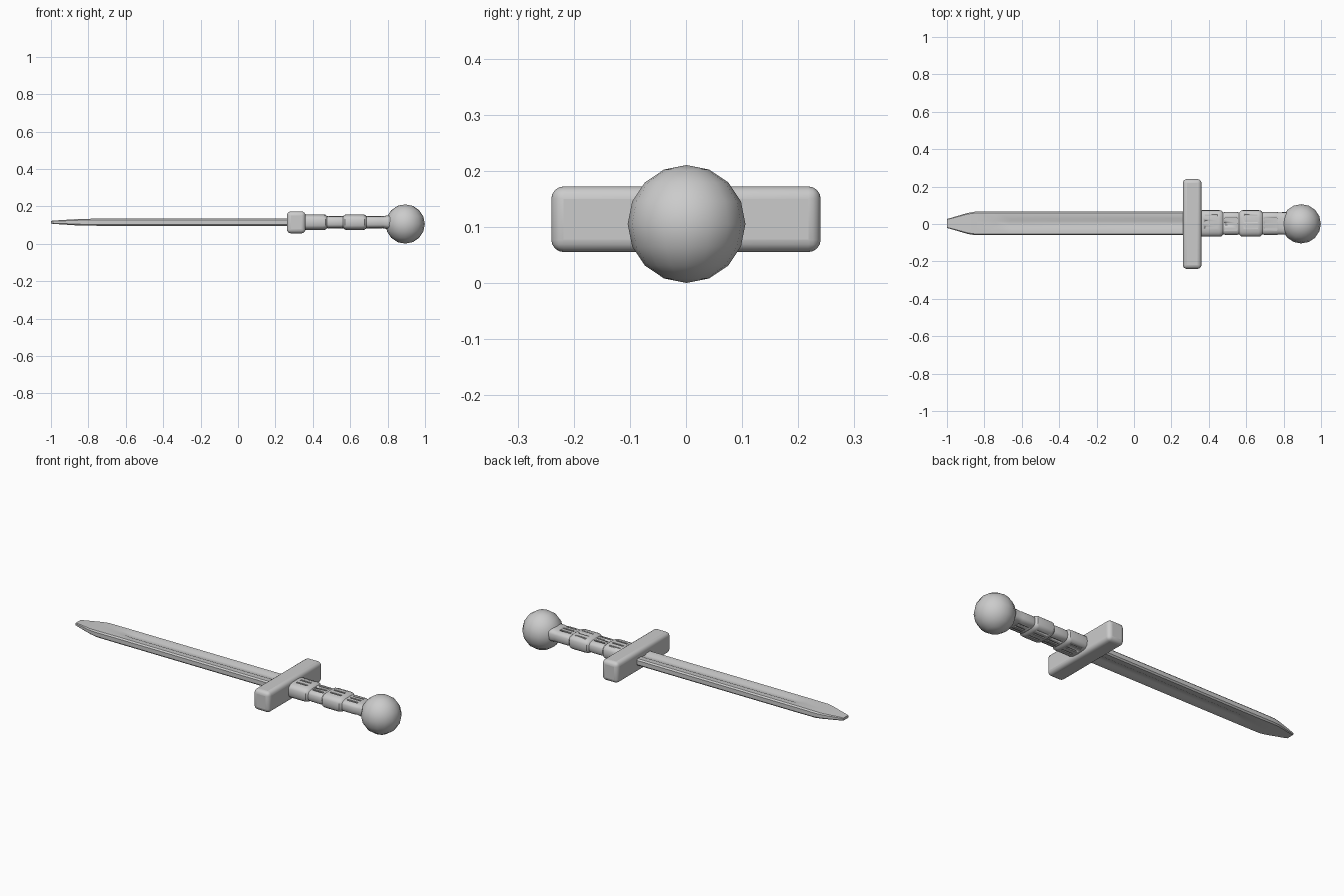
import bpy, bmesh, math

if "Cube" in bpy.data.objects:
    bpy.data.objects.remove(bpy.data.objects["Cube"])

CY, CZ = 0.003, 0.115   # blade and grip axis


def finish(name, bm, angle=35):
    bmesh.ops.recalc_face_normals(bm, faces=bm.faces)
    mesh = bpy.data.meshes.new(name)
    bm.to_mesh(mesh)
    bm.free()
    ob = bpy.data.objects.new(name, mesh)
    bpy.context.collection.objects.link(ob)
    bpy.ops.object.select_all(action='DESELECT')
    ob.select_set(True)
    bpy.context.view_layer.objects.active = ob
    bpy.ops.object.shade_smooth_by_angle(angle=math.radians(angle))
    return ob


def loft(name, sections, angle=35):
    """Skin a list of (x, [(y, z), ...]) sections and cap both ends."""
    bm = bmesh.new()
    rings = [[bm.verts.new((x, CY + y, CZ + z)) for y, z in pts] for x, pts in sections]
    n = len(rings[0])
    for a, b in zip(rings, rings[1:]):
        for i in range(n):
            j = (i + 1) % n
            bm.faces.new((a[i], a[j], b[j], b[i]))
    bm.faces.new(rings[0])
    bm.faces.new(rings[-1])
    return finish(name, bm, angle)


def add_box(bm, centre, size):
    vs = bmesh.ops.create_cube(bm, size=1)['verts']
    bmesh.ops.scale(bm, vec=size, verts=vs)
    bmesh.ops.translate(bm, vec=centre, verts=vs)


# Blade: chamfered bar with a shallow fuller on both faces, tapering to a blunt tip
def blade_section(w, h, groove):
    c, g = h * 0.4, w * 0.4
    half = [(w, h - c), (w - c, h), (g, h), (g * 0.5, h - groove),
            (-g * 0.5, h - groove), (-g, h), (-w + c, h), (-w, h - c)]
    return half + [(-y, -z) for y, z in half]


loft("blade", [
    (-1.0, blade_section(0.024, 0.007, 0)),
    (-0.985, blade_section(0.028, 0.009, 0)),
    (-0.89, blade_section(0.056, 0.015, 0)),
    (-0.85, blade_section(0.063, 0.018, 0)),
    (-0.74, blade_section(0.063, 0.019, 0)),
    (-0.66, blade_section(0.063, 0.019, 0.006)),
    (0.30, blade_section(0.063, 0.019, 0.006)),
], 30)

# Crossguard: rounded bar
bm = bmesh.new()
add_box(bm, (0.311, 0, 0.114), (0.1, 0.48, 0.117))
guard = finish("crossguard", bm)
bev = guard.modifiers.new("round", 'BEVEL')
bev.width, bev.segments = 0.022, 4


# Grip: alternating thick and thin bands with a rounded cross-section
def grip_section(w, h, n=24, p=3.2):
    pts = []
    for i in range(n):
        c, s = math.cos(math.tau * i / n), math.sin(math.tau * i / n)
        pts.append((math.copysign(abs(c) ** (2 / p), c) * w,
                    math.copysign(abs(s) ** (2 / p), s) * h))
    return pts


THICK, THIN = (0.069, 0.040), (0.059, 0.032)
profile = [(0.33, *THICK)]
for x0, x1, size in [(0.355, 0.467, THICK), (0.477, 0.562, THIN),
                     (0.572, 0.677, THICK), (0.687, 0.775, THIN)]:
    mid = tuple(v + 0.002 for v in size)
    profile += [(x0, *size), (x0 + 0.012, *mid), (x1 - 0.012, *mid), (x1, *size)]
profile += [(0.795, 0.06, 0.036), (0.825, 0.06, 0.037)]
grip = loft("grip", [(x, grip_section(w, h)) for x, w, h in profile])

# Lengthwise slots in the bands, above and below
bm = bmesh.new()
for x, h, ys in [(0.413, 0.042, (0.044, 0.012, -0.022)), (0.52, 0.034, (0.024, -0.003, -0.03)),
                 (0.625, 0.042, (0.044, 0.012, -0.022)), (0.733, 0.034, (0.024, -0.003, -0.03))]:
    for y in ys:
        for side in (1, -1):
            add_box(bm, (x, CY + y, CZ + side * (h + 0.002)), (0.068, 0.009, 0.016))
slots = finish("grip_slot_cutter", bm)
slots.hide_render = True
slots.hide_set(True)
cut = grip.modifiers.new("slots", 'BOOLEAN')
cut.object, cut.operation, cut.solver = slots, 'DIFFERENCE', 'EXACT'

# Pommel: low-poly ball
bm = bmesh.new()
bmesh.ops.create_uvsphere(bm, u_segments=16, v_segments=8, radius=0.105)
bmesh.ops.translate(bm, vec=(0.894, 0.001, 0.1055), verts=bm.verts)
finish("pommel", bm, 60)
